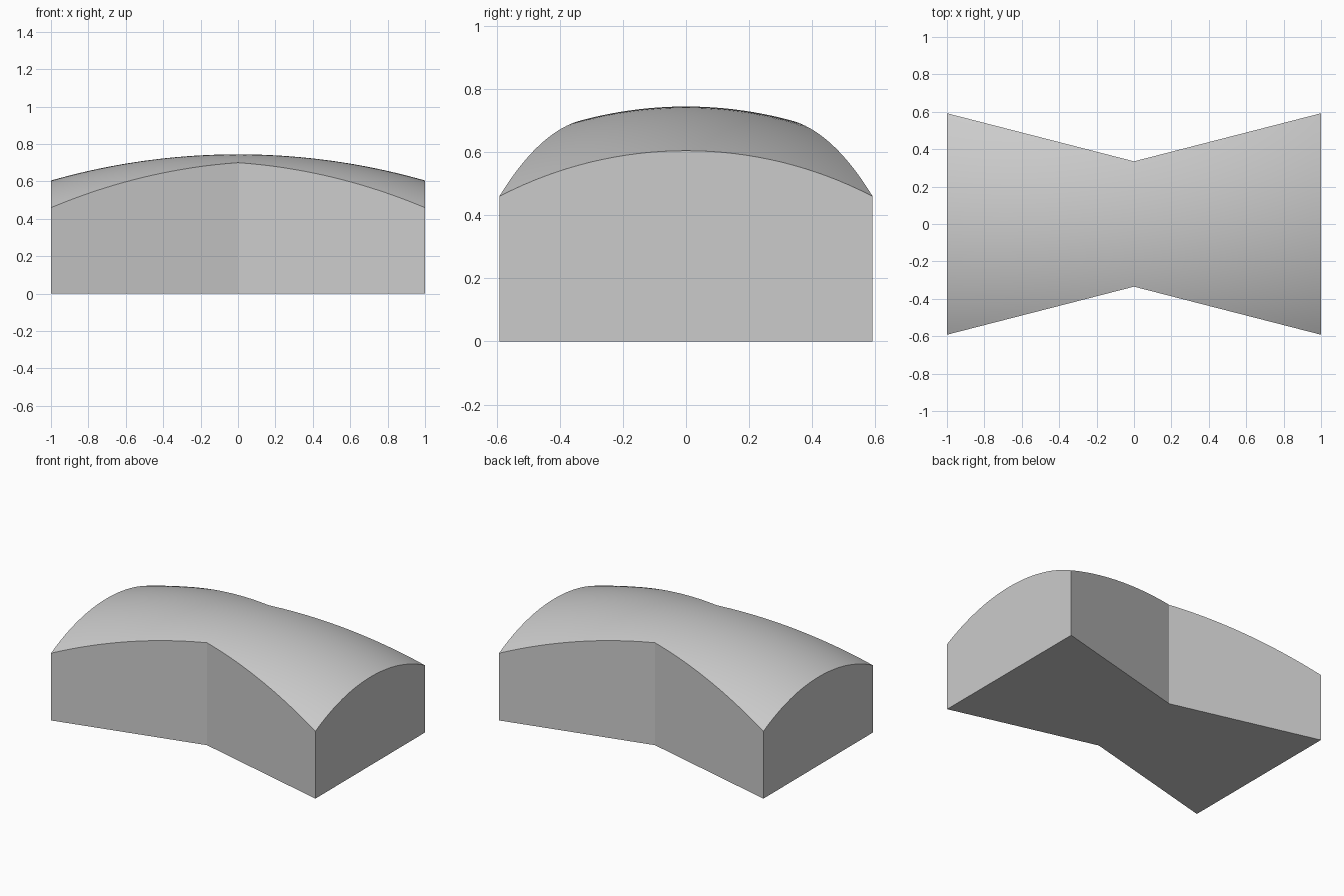
import bpy, bmesh, math

cube = bpy.data.objects.get("Cube")
if cube:
    bpy.data.objects.remove(cube, do_unlink=True)

WAIST, END = 0.335, 0.592      # half depths at the middle and the ends
CROWN = 0.745                  # height at the centre
R_LONG, R_CROSS = 3.64, 1.28   # arc radii along and across


def sag(distance, radius):
    return radius - math.sqrt(radius ** 2 - distance ** 2)


# Double-curved top, pinched at the waist
bm = bmesh.new()
bmesh.ops.create_grid(bm, x_segments=48, y_segments=32, size=1)
for v in bm.verts:
    x = v.co.x
    y = v.co.y * (WAIST + (END - WAIST) * abs(x))
    v.co.y = y
    v.co.z = CROWN - sag(x, R_LONG) - sag(y, R_CROSS)

# Vertical walls down to the ground
rim = [e for e in bm.edges if e.is_boundary]
walls = bmesh.ops.extrude_edge_only(bm, edges=rim)["geom"]
for v in walls:
    if isinstance(v, bmesh.types.BMVert):
        v.co.z = 0

# Flat underside
base_rim = [e for e in bm.edges if e.is_boundary]
bmesh.ops.holes_fill(bm, edges=base_rim, sides=0)
bmesh.ops.recalc_face_normals(bm, faces=bm.faces)

mesh = bpy.data.meshes.new("pinched_block")
bm.to_mesh(mesh)
bm.free()
block = bpy.data.objects.new("pinched_block", mesh)
bpy.context.collection.objects.link(block)

# Plain grey material
grey = bpy.data.materials.new("light_grey")
grey.use_nodes = True
colour = (0.6, 0.6, 0.6, 1)
grey.diffuse_color = colour
grey.node_tree.nodes["Principled BSDF"].inputs["Base Color"].default_value = colour
mesh.materials.append(grey)

# Smooth top, crisp edges at the walls and waist crease
bpy.ops.object.select_all(action="DESELECT")
block.select_set(True)
bpy.context.view_layer.objects.active = block
bpy.ops.object.shade_smooth_by_angle(angle=math.radians(20))
